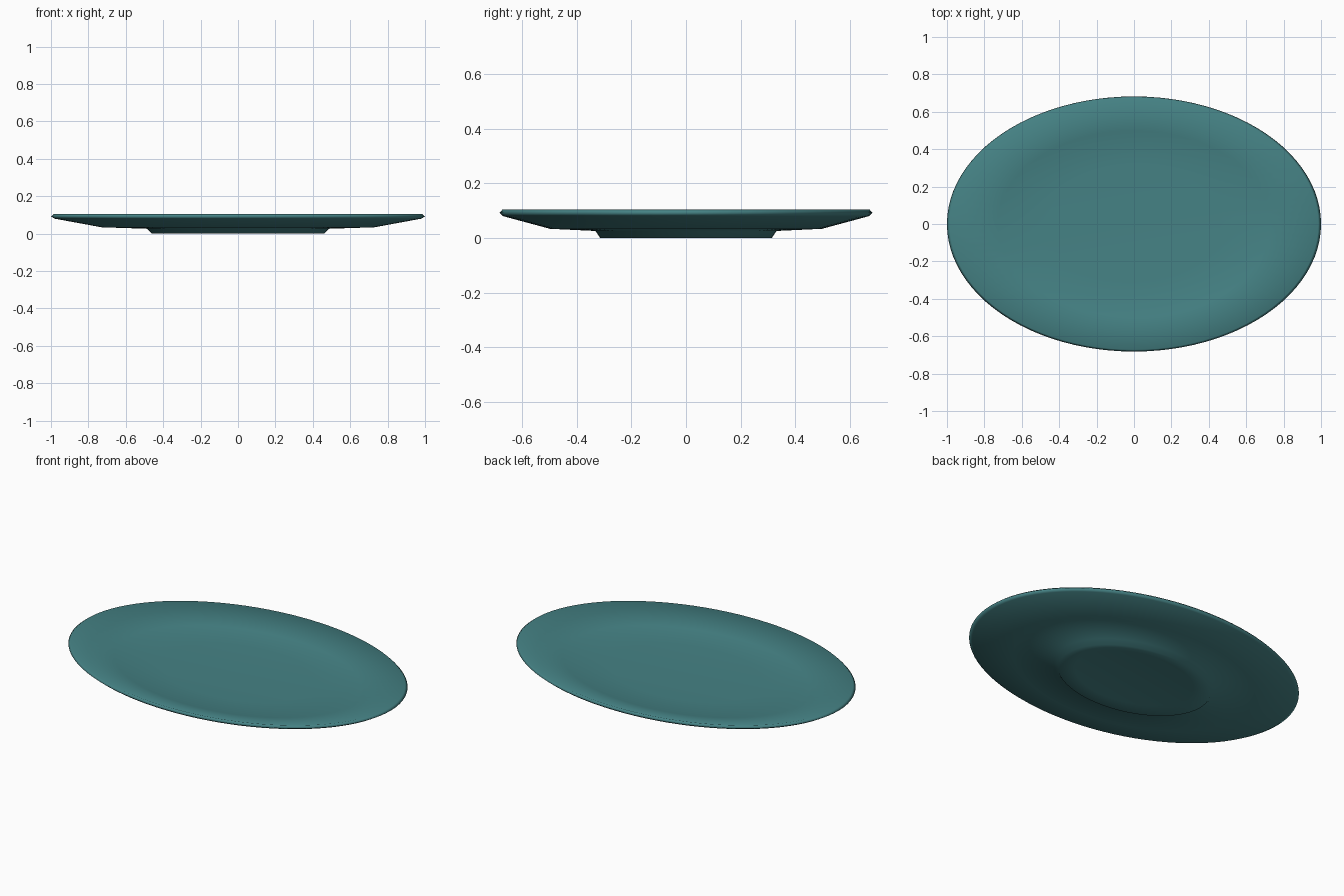
import bpy
import bmesh
from math import cos, sin, tau

cube = bpy.data.objects.get("Cube")
if cube:
    bpy.data.objects.remove(cube, do_unlink=True)

SEGMENTS = 96
DEPTH_RATIO = 0.682

# Half section from the underside centre, round the rim, to the upper centre
PROFILE = [
    (0, 0.014), (0.36, 0.014), (0.46, 0), (0.485, 0.026), (0.73, 0.034),
    (0.98, 0.08), (1, 0.092), (0.985, 0.104),
    (0.73, 0.054), (0.46, 0.045), (0, 0.043),
]

# Teal glaze
glaze = bpy.data.materials.new("teal_glaze")
glaze.use_nodes = True
colour = (0.06, 0.225, 0.235, 1)
glaze.diffuse_color = colour
glaze.node_tree.nodes["Principled BSDF"].inputs["Base Color"].default_value = colour


def ring(bm, radius, z):
    """One oval of vertices, or a single one at the centre."""
    if radius == 0:
        return [bm.verts.new((0, 0, z))] * SEGMENTS
    angles = [tau * i / SEGMENTS for i in range(SEGMENTS)]
    return [bm.verts.new((radius * cos(a), radius * DEPTH_RATIO * sin(a), z))
            for a in angles]


# Oval plate with foot and turned rim
bm = bmesh.new()
rings = [ring(bm, r, z) for r, z in PROFILE]
for low, high in zip(rings, rings[1:]):
    for i in range(SEGMENTS):
        j = (i + 1) % SEGMENTS
        corners = dict.fromkeys((low[i], low[j], high[j], high[i]))
        bm.faces.new(list(corners)).smooth = True
bmesh.ops.recalc_face_normals(bm, faces=bm.faces)

mesh = bpy.data.meshes.new("oval_plate")
bm.to_mesh(mesh)
bm.free()
mesh.materials.append(glaze)
plate = bpy.data.objects.new("oval_plate", mesh)
bpy.context.collection.objects.link(plate)
